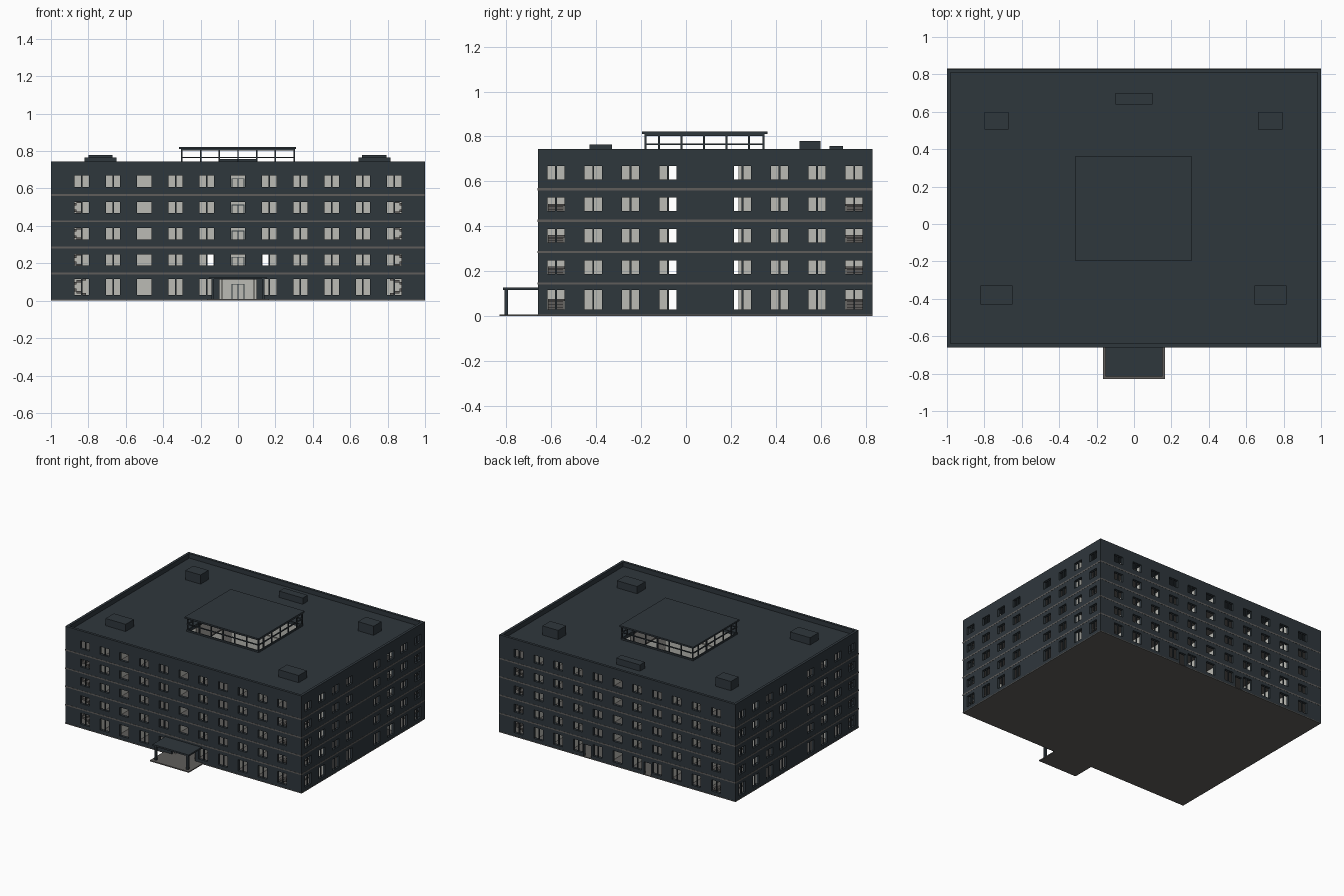
import bpy, bmesh

if "Cube" in bpy.data.objects:
    bpy.data.objects.remove(bpy.data.objects["Cube"], do_unlink=True)


def material(name, rgb):
    m = bpy.data.materials.new(name)
    m.use_nodes = True
    m.diffuse_color = (*rgb, 1)
    m.node_tree.nodes["Principled BSDF"].inputs["Base Color"].default_value = (*rgb, 1)
    return m


SLATE = material("slate cladding", (0.028, 0.038, 0.046))
CONCRETE = material("grey concrete", (0.115, 0.11, 0.105))
PLASTER = material("pale plaster", (0.5, 0.5, 0.46))


def finish(bm, name, mat):
    bmesh.ops.recalc_face_normals(bm, faces=bm.faces)
    mesh = bpy.data.meshes.new(name)
    bm.to_mesh(mesh)
    bm.free()
    mesh.materials.append(mat)
    ob = bpy.data.objects.new(name, mesh)
    bpy.context.collection.objects.link(ob)
    return ob


def boxes(name, mat, items):
    """One object from boxes given as (x0, x1, y0, y1, z0, z1)."""
    bm = bmesh.new()
    for x0, x1, y0, y1, z0, z1 in items:
        made = bmesh.ops.create_cube(bm, size=1)["verts"]
        bmesh.ops.scale(bm, vec=(x1 - x0, y1 - y0, z1 - z0), verts=made)
        bmesh.ops.translate(bm, vec=((x0 + x1) / 2, (y0 + y1) / 2, (z0 + z1) / 2), verts=made)
    return finish(bm, name, mat)


def panel(name, mat, place, spans, heights, openings, thick):
    """Upright sheet with rectangular openings, thickened about its plane."""
    us = sorted(set(round(u, 4) for u in [*spans, *(v for o in openings for v in o[:2])]))
    zs = sorted(set(round(z, 4) for z in [*heights, *(v for o in openings for v in o[2:])]))
    bm = bmesh.new()
    grid = {(u, z): bm.verts.new(place(u, z)) for u in us for z in zs}
    for u0, u1 in zip(us, us[1:]):
        for z0, z1 in zip(zs, zs[1:]):
            cu, cz = (u0 + u1) / 2, (z0 + z1) / 2
            if not any(a < cu < b and c < cz < d for a, b, c, d in openings):
                bm.faces.new([grid[u0, z0], grid[u1, z0], grid[u1, z1], grid[u0, z1]])
    bmesh.ops.delete(bm, geom=[v for v in bm.verts if not v.link_faces], context='VERTS')
    ob = finish(bm, name, mat)
    mod = ob.modifiers.new("thickness", 'SOLIDIFY')
    mod.thickness, mod.offset = thick, 0
    return ob


# Main dimensions
FRONT, BACK, WALL, STOREY = -0.66, 0.83, 0.02, 0.14
MID = (FRONT + BACK) / 2
ROOF, TOP = 0.71, 0.745
BASE = 0.006
ATRIUM = (-0.3, 0.3, -0.18, 0.345)
HALL = (-0.078, 0.237)
floors = range(5)
level = [BASE] + [0.15 + STOREY * i for i in range(4)]
ceiling = [0.14 + STOREY * i for i in range(4)] + [0.7]
sill = [0.03] + [0.188 + STOREY * i for i in range(4)]
head = [0.116] + [0.248 + STOREY * i for i in range(4)]
long_cols = [0.167 * i for i in range(-5, 6)]
side_cols = [MID + 0.166 * i for i in range(-4, 5) if i]
HALF = 0.038


# Outer walls, one strip per storey, with window mullions
def facade(name, place, lo, hi, cols, plain=(), extra=()):
    for f in floors:
        top = TOP if f == 4 else ceiling[f]
        holes = [(c - HALF, c + HALF, sill[f], head[f]) for c in cols]
        if f == 0:
            holes = [h for h in holes
                     if not any(h[0] < e[1] and e[0] < h[1] for e in extra)] + list(extra)
        panel(f"{name}_wall_{f + 1}", SLATE, place, (lo, hi), (level[f], top), holes, WALL)
        bars = []
        for i, c in enumerate(cols):
            if i in plain:
                continue
            x, y, _ = place(c, 0)
            bars.append((x - 0.004, x + 0.004, y - 0.004, y + 0.004, sill[f], head[f]))
        boxes(f"{name}_mullions_{f + 1}", SLATE, bars)


t = WALL / 2
entrance = (-0.1, 0.1, BASE, 0.112)
doors = [(s * 0.255 - 0.03, s * 0.255 + 0.03, BASE, 0.1) for s in (-1, 1)]
facade("front", lambda u, z: (u, FRONT + t, z), -1, 1, long_cols, (2, 5), [entrance])
facade("back", lambda u, z: (u, BACK - t, z), -1, 1, long_cols, (5,), doors)
for side, s in (("left", 1), ("right", -1)):
    facade(side, lambda u, z: (s * (1 - t), u, z), FRONT + WALL, BACK - WALL, side_cols)


# Floor slabs around the atrium; their edges show as bands
def ring(z0, z1, outer, inner):
    a, b, c, d = outer
    e, f, g, h = inner
    return [(a, b, c, g, z0, z1), (a, b, h, d, z0, z1),
            (a, e, g, h, z0, z1), (f, b, g, h, z0, z1)]


edge = (-1.001, 1.001, FRONT - 0.001, BACK + 0.001)
boxes("ground_slab", CONCRETE, [(*edge, 0, BASE)])
for f in range(4):
    boxes(f"floor_slab_{f + 2}", CONCRETE, ring(ceiling[f], level[f + 1], edge, ATRIUM))
inside = (-1 + WALL, 1 - WALL, FRONT + WALL, BACK - WALL)
boxes("roof", SLATE, ring(0.7, ROOF, inside, ATRIUM))

# Inner walls: room backs, hall sides, room partitions
ROOM_X, ROOM_Y = 0.72, (-0.37, 0.54)
cuts = [0.085, 0.42, 0.585, 0.75]
for f in floors:
    z = (level[f], ceiling[f])
    gaps = [(-0.165, -0.13, *z), (0.13, 0.165, *z)] if f == 1 else []
    for label, y in (("front_room", ROOM_Y[0]), ("back_room", ROOM_Y[1]),
                     ("front_atrium", ATRIUM[2]), ("back_atrium", ATRIUM[3])):
        reach = 0.98 if "room" in label else ATRIUM[1]
        panel(f"{label}_wall_{f + 1}", PLASTER, lambda u, h: (u, y, h),
              (-reach, reach), z, gaps, 0.008)
    walls = []
    for s in (-1, 1):
        x0, x1 = sorted((s * ATRIUM[1], s * ROOM_X))
        for y in HALL:
            walls.append((x0, x1, y - 0.003, y + 0.003, *z))
        x = s * ROOM_X
        walls.append((x - 0.004, x + 0.004, inside[2], HALL[0], *z))
        walls.append((x - 0.004, x + 0.004, HALL[1], inside[3], *z))
        for c in cuts[:3]:
            walls.append((s * c - 0.003, s * c + 0.003, inside[2], ROOM_Y[0], *z))
            walls.append((s * c - 0.003, s * c + 0.003, ROOM_Y[1], inside[3], *z))
    boxes(f"partitions_{f + 1}", PLASTER, walls)
    # Door frame facing the middle front window
    y0, y1 = ROOM_Y[0] - 0.009, ROOM_Y[0] - 0.004
    top = level[f] + 0.08
    boxes(f"inner_door_frame_{f + 1}", SLATE,
          [(x - 0.002, x + 0.002, y0, y1, level[f], top) for x in (-0.032, 0, 0.032)]
          + [(-0.034, 0.034, y0, y1, top, top + 0.004)])

# Corner stairs: two half flights and a landing per storey
STEPS = 6
for f in range(4):
    steps = []
    for s in (-1, 1):
        for outer, inner in ((-0.58, -0.5), (0.75, 0.67)):
            rise, run = STOREY / 2 / STEPS, 0.026
            for i in range(STEPS):
                x0, x1 = sorted((s * (0.76 + i * run), s * (0.76 + (i + 1) * run)))
                for mid, k in ((outer, i + 1), (inner, 2 * STEPS - i)):
                    h = level[f] + k * rise
                    steps.append((x0, x1, mid - 0.035, mid + 0.035, h - 0.014, h))
            x0, x1 = sorted((s * 0.916, s * 0.978))
            y0, y1 = sorted((outer, inner))
            h = level[f] + STOREY / 2
            steps.append((x0, x1, y0 - 0.035, y1 + 0.035, h - 0.01, h))
    boxes(f"stairs_{f + 1}", CONCRETE, steps)

# Entrance porch
boxes("porch_base", CONCRETE, [(-0.165, 0.165, -0.83, FRONT, 0, 0.008)])
boxes("porch_canopy", SLATE, [(-0.153, 0.153, -0.815, FRONT, 0.115, 0.127)])
boxes("porch_posts", SLATE, [(x - 0.008, x + 0.008, -0.808, -0.792, 0.008, 0.115)
                             for x in (-0.135, 0.135)])

# Roof lantern: cover, posts, rails
boxes("lantern_cover", SLATE, [(-0.315, 0.31, -0.195, 0.362, 0.81, 0.822)])
posts = [(x, y) for x in (-0.3, -0.2, -0.1, 0, 0.1, 0.2, 0.3) for y in ATRIUM[2:]]
posts += [(x, y) for y in (-0.12, -0.02, 0.08, 0.18, 0.28) for x in ATRIUM[:2]]
boxes("lantern_posts", SLATE, [(x - 0.004, x + 0.004, y - 0.004, y + 0.004, ROOF, 0.81)
                               for x, y in posts])
a, b, c, d = ATRIUM
for name, z0, z1 in (("curb", 0.7, 0.722), ("rail", 0.762, 0.768), ("head_rail", 0.803, 0.81)):
    boxes(f"lantern_{name}", SLATE,
          ring(z0, z1, (a - 0.005, b + 0.005, c - 0.005, d + 0.005),
               (a + 0.004, b - 0.004, c + 0.004, d - 0.004)))

# Rooftop service boxes
boxes("rooftop_units", SLATE, [
    (-0.1, 0.1, 0.64, 0.7, ROOF, 0.758),
    (-0.8, -0.67, 0.505, 0.6, ROOF, 0.78), (0.662, 0.795, 0.505, 0.6, ROOF, 0.78),
    (-0.82, -0.65, -0.43, -0.33, ROOF, 0.765), (0.645, 0.815, -0.43, -0.33, ROOF, 0.765)])
